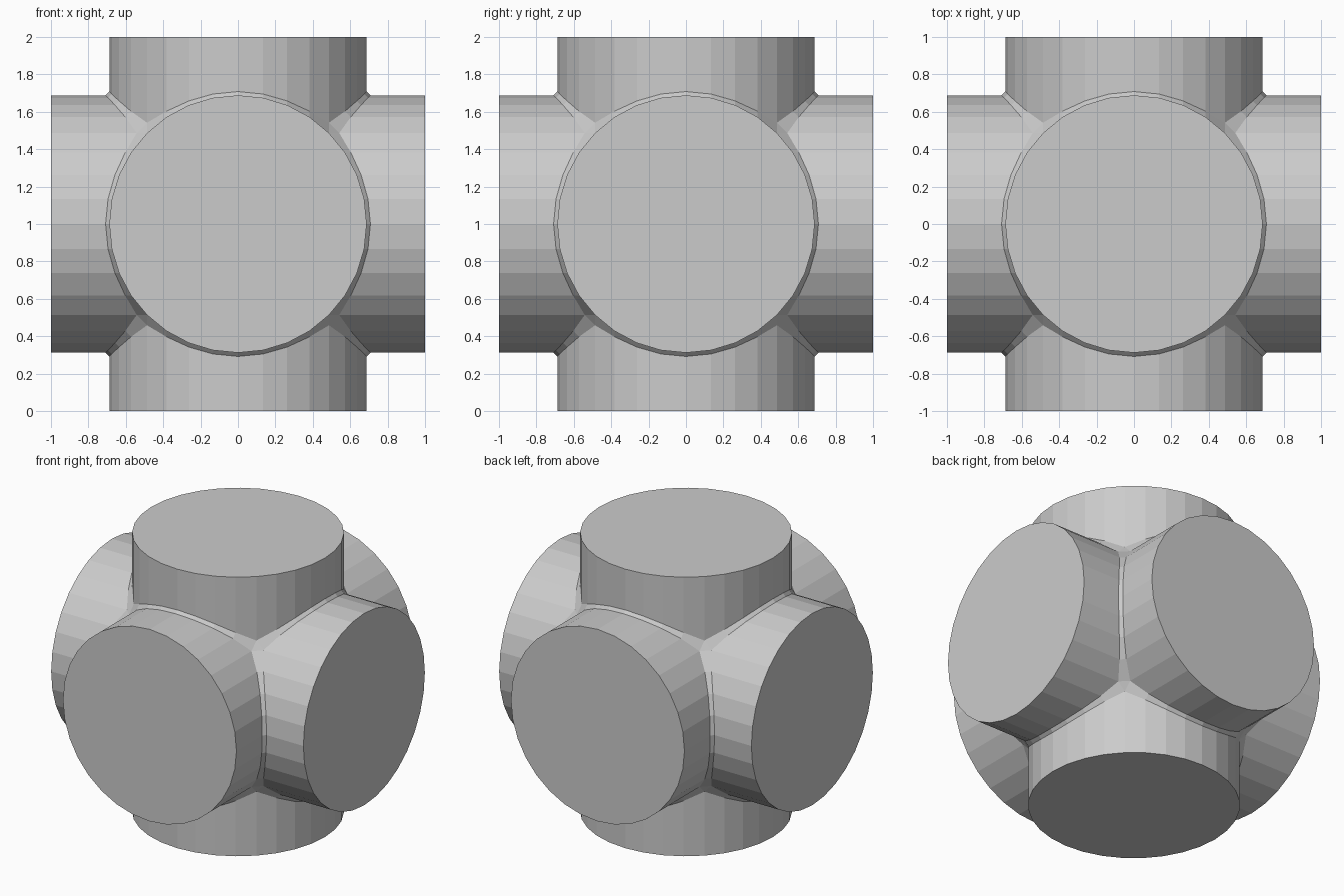
import bpy
import bmesh
from math import sin, cos, pi
from mathutils import Vector

cube = bpy.data.objects.get("Cube")
if cube:
    bpy.data.objects.remove(cube, do_unlink=True)

RADIUS = 0.688
REACH = 1.0
SIDES = 32
EIGHTH = SIDES // 8
STEP = 2 * pi / SIDES

bm = bmesh.new()


def point(**coords):
    return Vector((coords["x"], coords["y"], coords["z"] + REACH))


def place(axes, values):
    return point(**dict(zip(axes, values)))


def add_face(points):
    return bm.faces.new([bm.verts.new(p) for p in points])


def fillet(k):
    """Fillet width, widening from the middle of a seam to its corner."""
    return 0.02 + 0.035 * abs(k / EIGHTH) ** 4


def seam_point(axes, sign_a, sign_b, k):
    """Edge of arm a where it meets the fillet toward arm b."""
    w = RADIUS * cos(k * STEP)
    return place(axes, (sign_a * (w + fillet(k)), sign_b * w, RADIUS * sin(k * STEP)))


# Six round arms: sides start on the seams, flat discs close the ends
for a, b, c in ("xyz", "yzx", "zxy"):
    for sign in (-1, 1):
        cap = [place((a, b, c), (sign * REACH, RADIUS * cos(i * STEP), RADIUS * sin(i * STEP)))
               for i in range(SIDES)]
        add_face(cap)
        for side, axes in ((s, o) for s in (-1, 1) for o in ((a, b, c), (a, c, b))):
            for k in range(-EIGHTH, EIGHTH):
                inner = [seam_point(axes, sign, side, j) for j in (k, k + 1)]
                outer = [place(axes, (sign * REACH, side * RADIUS * cos(j * STEP),
                                      RADIUS * sin(j * STEP))) for j in (k + 1, k)]
                add_face(inner + outer)

# Narrow fillet strips along the twelve seams between neighbouring arms
for a, b, c in ("xyz", "yzx", "zxy"):
    for sa in (-1, 1):
        for sb in (-1, 1):
            for k in range(-EIGHTH, EIGHTH):
                near = [seam_point((a, b, c), sa, sb, j) for j in (k, k + 1)]
                far = [seam_point((b, a, c), sb, sa, j) for j in (k + 1, k)]
                add_face(near + far)

# Small triangles where three arms meet
for sx in (-1, 1):
    for sy in (-1, 1):
        for sz in (-1, 1):
            add_face([seam_point("xyz", sx, sy, sz * EIGHTH),
                      seam_point("yzx", sy, sz, sx * EIGHTH),
                      seam_point("zxy", sz, sx, sy * EIGHTH)])

bmesh.ops.remove_doubles(bm, verts=bm.verts[:], dist=0.0005)
bmesh.ops.recalc_face_normals(bm, faces=bm.faces[:])

mesh = bpy.data.meshes.new("six_way_pipe_joint")
bm.to_mesh(mesh)
bm.free()
joint = bpy.data.objects.new("six_way_pipe_joint", mesh)
bpy.context.collection.objects.link(joint)
